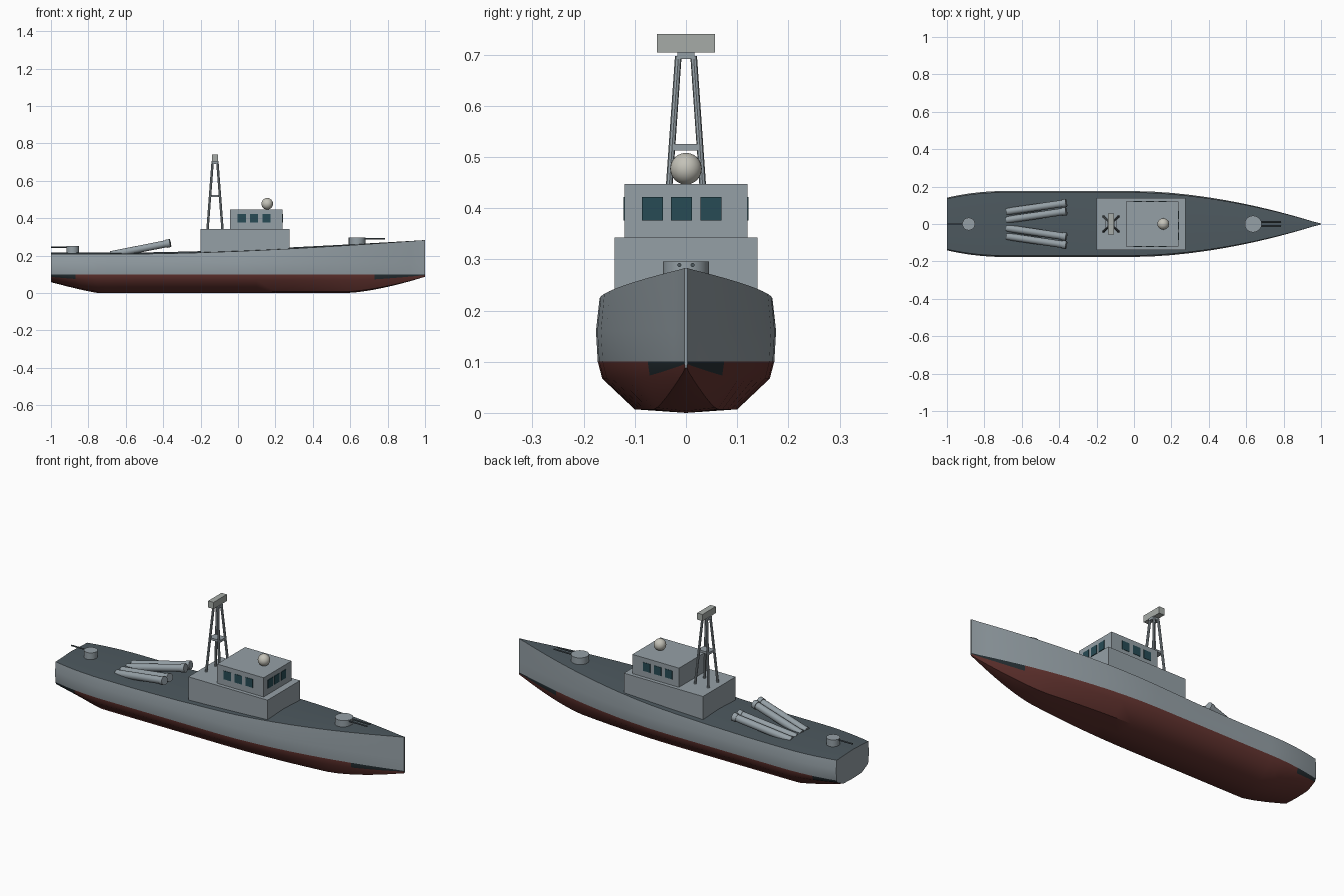
import bpy, bmesh
from math import radians
from mathutils import Vector

if "Cube" in bpy.data.objects:
    bpy.data.objects.remove(bpy.data.objects["Cube"])


def material(name, r, g, b):
    m = bpy.data.materials.new(name)
    m.diffuse_color = (r, g, b, 1)
    m.use_nodes = True
    m.node_tree.nodes["Principled BSDF"].inputs["Base Color"].default_value = m.diffuse_color
    return m


GREY = material("hull_grey", 0.30, 0.35, 0.38)
RED = material("antifouling_red", 0.13, 0.035, 0.03)
BLACK = material("boot_stripe", 0.02, 0.03, 0.035)
DECK = material("deck_grey", 0.075, 0.10, 0.115)
GLASS = material("window_glass", 0.02, 0.07, 0.09)
WHITE = material("dome_white", 0.55, 0.54, 0.48)
RADAR = material("radar_grey", 0.38, 0.41, 0.39)


def smooth(ob, angle=35):
    bpy.ops.object.select_all(action='DESELECT')
    ob.select_set(True)
    bpy.context.view_layer.objects.active = ob
    bpy.ops.object.shade_smooth_by_angle(angle=radians(angle))


def box(name, lo, hi, mat=GREY):
    lo, hi = Vector(lo), Vector(hi)
    bpy.ops.mesh.primitive_cube_add(size=1, location=(lo + hi) / 2)
    ob = bpy.context.object
    ob.name = name
    for v in ob.data.vertices:
        v.co = v.co * (hi - lo)
    ob.data.materials.append(mat)
    return ob


def tube(name, a, b, r, sides=16, mat=GREY):
    a, b = Vector(a), Vector(b)
    d = b - a
    bpy.ops.mesh.primitive_cylinder_add(vertices=sides, radius=r, depth=d.length,
                                        location=(a + b) / 2,
                                        rotation=d.to_track_quat('Z', 'Y').to_euler())
    ob = bpy.context.object
    ob.name = name
    ob.data.materials.append(mat)
    smooth(ob)
    return ob


# Hull lines
def half_beam(x):
    if x > 0:
        return max(0.176 * (1 - x ** 1.8), 0.003)
    if x < -0.7:
        return 0.176 * (1 - 0.2 * ((-0.7 - x) / 0.3) ** 2)
    return 0.176


def keel_z(x):
    if x > 0.58:
        return 0.087 * ((x - 0.58) / 0.42) ** 1.5
    if x < -0.75:
        return 0.058 * ((-0.75 - x) / 0.25) ** 1.15
    return 0.0


def deck_z(x):
    return 0.209 + 0.074 * (max(x + 0.5, 0) / 1.5) ** 1.5


def section(x):
    w, k, d = half_beam(x), keel_z(x), deck_z(x)
    side = [(0.57 * w, k + 0.007 * (1 - k / 0.1)), (0.93 * w, k + 0.67 * (0.1 - k)),
            (0.98 * w, 0.1), (w, 0.16), (0.96 * w, d)]
    crown = d + 0.008 * w / 0.176
    return ([(x, 0, k)] + [(x, y, z) for y, z in side] + [(x, 0, crown)]
            + [(x, -y, z) for y, z in reversed(side)])


# Hull lofted through stations from transom to stem
stations = [-1, -0.96, -0.915, -0.87, -0.81, -0.75, -0.7, -0.5, -0.25, 0, 0.1, 0.2, 0.3, 0.4,
            0.5, 0.58, 0.63, 0.68, 0.73, 0.78, 0.83, 0.88, 0.92, 0.96, 1]
bm = bmesh.new()
rings = [[bm.verts.new(p) for p in section(x)] for x in stations]
for i in range(len(stations) - 1):
    for j in range(12):
        n = (j + 1) % 12
        f = bm.faces.new((rings[i][j], rings[i + 1][j], rings[i + 1][n], rings[i][n]))
        band = min(j, 11 - j)
        at_end = stations[i] >= 0.73 or stations[i + 1] <= -0.869
        f.material_index = {0: 1, 1: 1, 2: 2 if at_end else 1, 5: 3}.get(band, 0)
for ring in (rings[0], rings[-1]):
    bm.faces.new(ring)
bmesh.ops.recalc_face_normals(bm, faces=bm.faces)
me = bpy.data.meshes.new("hull")
bm.to_mesh(me)
bm.free()
hull = bpy.data.objects.new("hull", me)
bpy.context.collection.objects.link(hull)
for m in (GREY, RED, BLACK, DECK):
    me.materials.append(m)
smooth(hull, 40)

# Superstructure
box("lower_deckhouse", (-0.2, -0.14, 0.2), (0.275, 0.14, 0.343))
box("bridge", (-0.042, -0.12, 0.343), (0.238, 0.12, 0.447))

# Bridge windows, front and both sides
for i in range(3):
    y = -0.0655 + 0.057 * i
    box("front_window", (0.234, y - 0.0205, 0.376), (0.241, y + 0.0205, 0.422), GLASS)
    x = 0.02 + 0.066 * i
    for s in (-1, 1):
        box("side_window", (x - 0.022, s * 0.119 - 0.003, 0.376),
            (x + 0.022, s * 0.119 + 0.003, 0.422), GLASS)

# Radar dome
bpy.ops.mesh.primitive_uv_sphere_add(segments=24, ring_count=12, radius=0.031,
                                     location=(0.156, 0, 0.477))
dome = bpy.context.object
dome.name = "radar_dome"
dome.data.materials.append(WHITE)
smooth(dome)

# Lattice mast
MX = -0.123
for sx in (-1, 1):
    for sy in (-1, 1):
        tube("mast_leg", (MX + sx * 0.04, sy * 0.04, 0.34),
             (MX + sx * 0.013, sy * 0.015, 0.697), 0.0065, 8)
box("mast_brace", (MX - 0.033, -0.025, 0.513), (MX + 0.033, 0.025, 0.525))
box("mast_cap", (MX - 0.02, -0.017, 0.691), (MX + 0.02, 0.017, 0.705))
box("radar_antenna", (MX - 0.016, -0.057, 0.704), (MX + 0.016, 0.057, 0.74), RADAR)

# Gun mounts
tube("bow_gun_mount", (0.637, 0, 0.24), (0.637, 0, 0.296), 0.045, 20)
for s in (-1, 1):
    tube("bow_gun_barrel", (0.66, s * 0.013, 0.289), (0.785, s * 0.013, 0.289), 0.004, 8, DECK)
tube("stern_gun_mount", (-0.884, 0, 0.2), (-0.884, 0, 0.252), 0.034, 20)
tube("stern_gun_barrel", (-0.89, 0, 0.246), (-1.0, 0, 0.246), 0.004, 8, DECK)

# Splayed launch tubes with collars
for s in (-1, 1):
    for y in (0.022, 0.066):
        a = Vector((-0.68, s * y, 0.205))
        b = Vector((-0.365, s * (y + 0.046), 0.267))
        tube("launch_tube", a, b, 0.019)
        tube("launch_tube_collar", a.lerp(b, 0.94), a.lerp(b, 1.01), 0.022)
